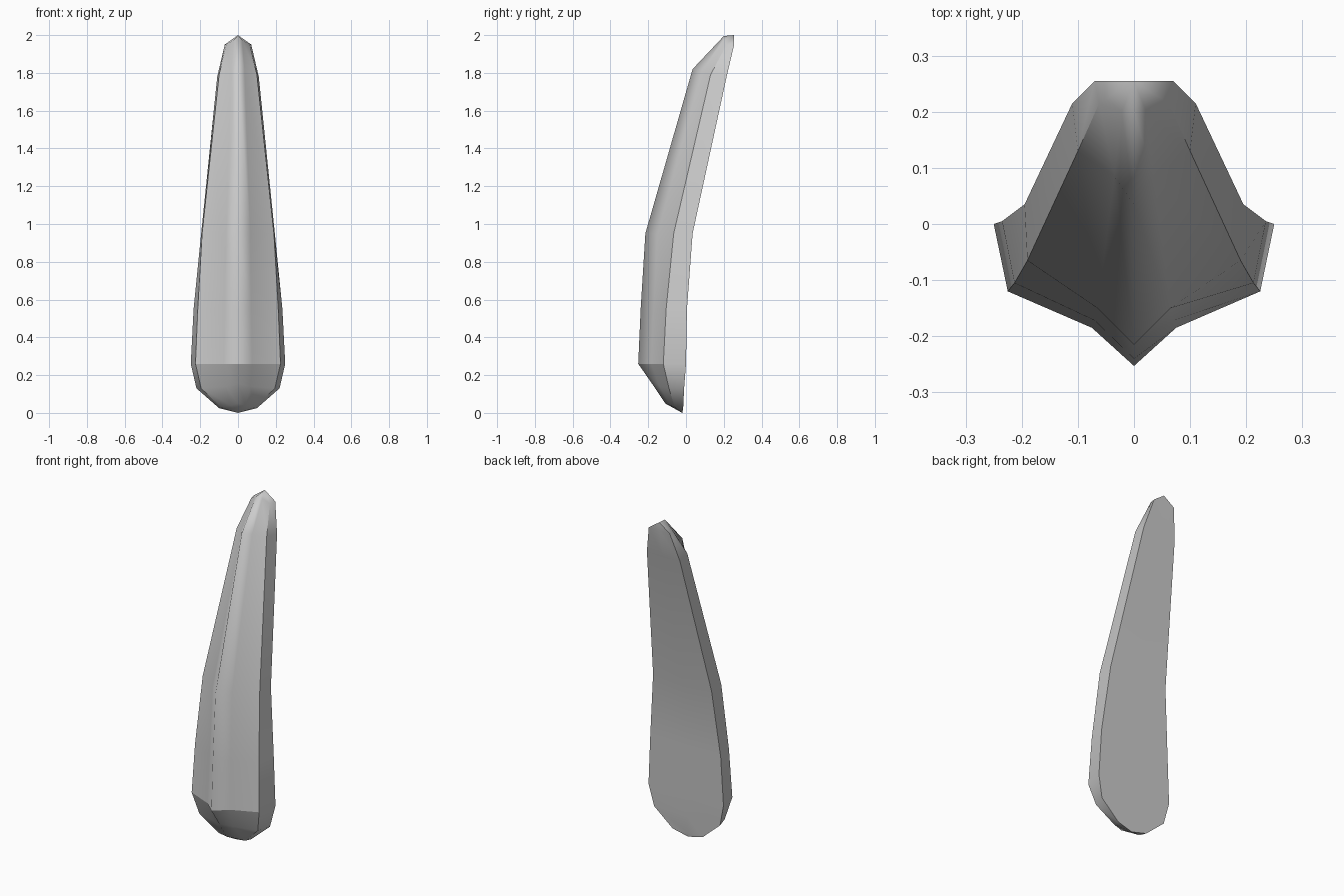
import bpy, bmesh

cube = bpy.data.objects.get("Cube")
if cube:
    bpy.data.objects.remove(cube, do_unlink=True)

grey = bpy.data.materials.new("plain grey")
grey.use_nodes = True
colour = (0.6, 0.6, 0.6, 1)
grey.diffuse_color = colour
grey.node_tree.nodes["Principled BSDF"].inputs["Base Color"].default_value = colour

# Half sections, each from back edge, side corner, groove to front ridge
sections = [
    [(.10, -.015, .025), (.09, -.06, .03), (.04, -.085, .04), (0, -.11, .05)],
    [(.22, -.01, .13), (.195, -.09, .13), (.065, -.14, .14), (0, -.18, .155)],
    [(.25, 0, .26), (.225, -.12, .26), (.075, -.185, .26), (0, -.253, .26)],
    [(.235, .005, .55), (.213, -.105, .55), (.07, -.172, .55), (0, -.24, .55)],
    [(.195, .035, .95), (.19, -.065, .95), (.065, -.15, .95), (0, -.215, .95)],
    [(.11, .215, 1.78), (.1, .13, 1.79), (.035, .085, 1.81), (0, .035, 1.82)],
    [(.07, .255, 1.95), (.062, .215, 1.95), (.022, .2, 1.975), (0, .2, 1.995)],
]

bm = bmesh.new()
rings = []
for half in sections:
    left = [bm.verts.new(p) for p in half]
    right = [bm.verts.new((-x, y, z)) for x, y, z in half[-2::-1]]
    back = bm.verts.new((0, half[0][1], half[0][2]))
    rings.append(left + right + [back])

# Skin between neighbouring sections
count = len(rings[0])
for low, high in zip(rings, rings[1:]):
    for i in range(count):
        j = (i + 1) % count
        bm.faces.new((low[i], low[j], high[j], high[i]))

# Rounded foot and tip
for ring, point in ((rings[0], (0, -.02, 0)), (rings[-1], (0, .255, 2))):
    end = bm.verts.new(point)
    for i in range(count):
        bm.faces.new((ring[i], ring[(i + 1) % count], end))
bmesh.ops.recalc_face_normals(bm, faces=bm.faces)

# Smooth body with crisp edges around the flat back and along the sides
for face in bm.faces:
    face.smooth = True
for low, high in zip(rings, rings[1:]):
    for i in (0, 1, 5, 6):
        bm.edges.get((low[i], high[i])).smooth = False
for ring in (rings[0], rings[-1]):
    for i in (0, 6):
        for edge in ring[i].link_edges:
            if len([v for v in edge.verts if v in ring]) == 1:
                edge.smooth = False
for i in range(1, 5):
    bm.edges.get((rings[2][i], rings[2][i + 1])).smooth = False

mesh = bpy.data.meshes.new("curved_blade")
bm.to_mesh(mesh)
bm.free()
mesh.materials.append(grey)
blade = bpy.data.objects.new("curved_blade", mesh)
bpy.context.collection.objects.link(blade)
